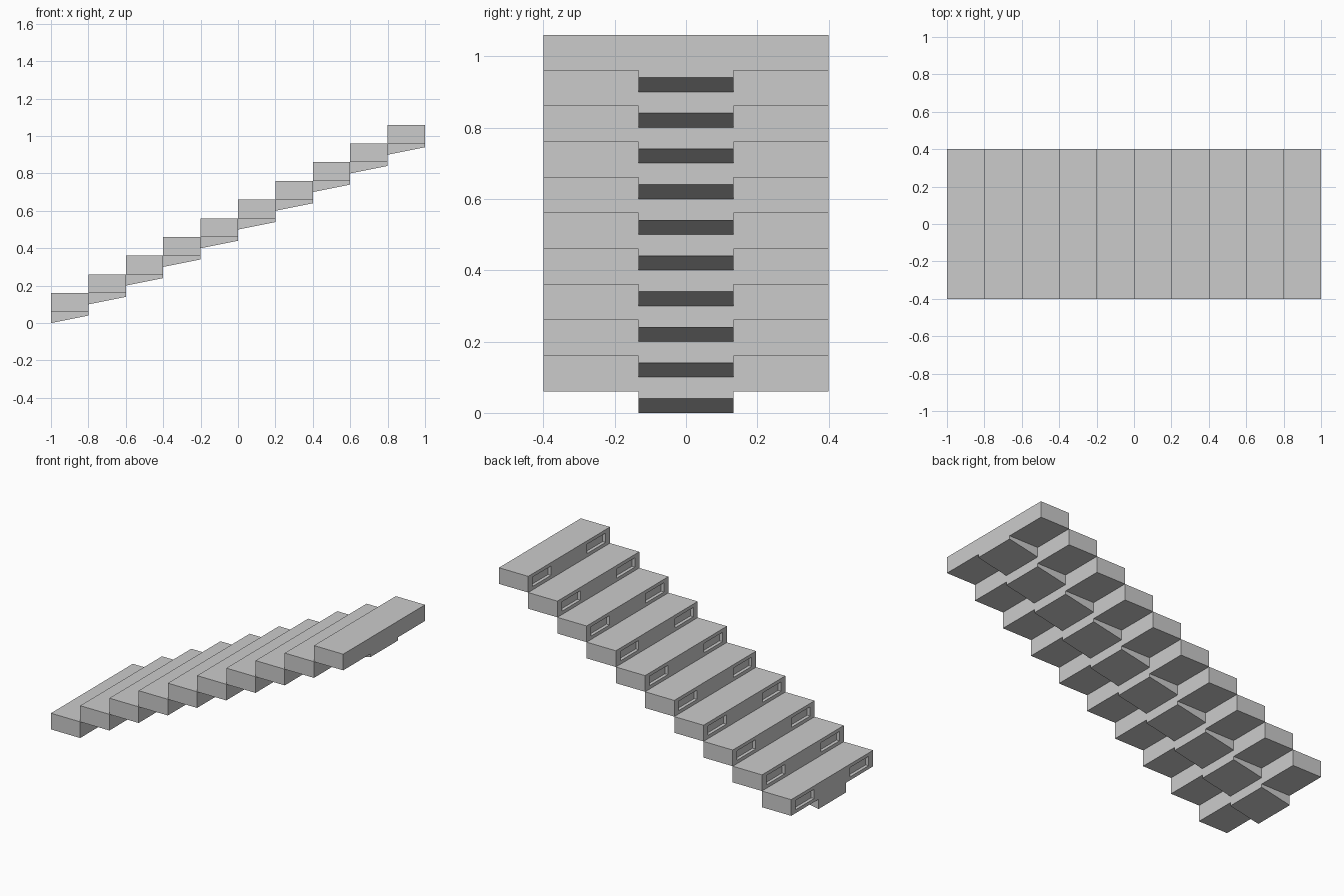
import bpy, bmesh
from mathutils import Vector

if "Cube" in bpy.data.objects:
    bpy.data.objects.remove(bpy.data.objects["Cube"])

STEPS, RUN, RISE = 10, 0.2, 0.1
HALF, MID = 0.4, 0.4 / 3


def build_step(i):
    x0, z0 = -1 + RUN * i, RISE * i
    x1 = x0 + RUN
    bm = bmesh.new()
    V = lambda x, y, z: bm.verts.new((x, y, z))
    # three lengthwise strips: outer, sloped middle, outer
    ys = [-HALF, -MID, MID, HALF]
    top, bot = z0 + 0.16, z0 + 0.06
    rows = [[V(x, y, z) for x, z in ((x0, bot), (x1, bot), (x1, top), (x0, top))] for y in ys]
    panels = []
    for k in range(3):
        a, b = rows[k], rows[k + 1]
        for p in range(4):
            if k == 1 and p == 0:
                continue  # underside replaced by the sloped support
            q = (p + 1) % 4
            f = bm.faces.new((a[p], a[q], b[q], b[p]))
            if p == 3 and k != 1:
                panels.append(f)
    bm.faces.new(rows[0])
    bm.faces.new(rows[3])
    # sloped support under the middle
    a, b = rows[1], rows[2]
    lo = [V(x0, -MID, z0), V(x1, -MID, z0 + 0.04), V(x1, MID, z0 + 0.04), V(x0, MID, z0)]
    hi = [a[0], a[1], b[1], b[0]]
    bm.faces.new(lo)
    for p in range(4):
        q = (p + 1) % 4
        bm.faces.new((lo[p], lo[q], hi[q], hi[p]))
    bmesh.ops.recalc_face_normals(bm, faces=bm.faces)
    # recessed slots in the outer parts of the riser
    bmesh.ops.inset_individual(bm, faces=panels, thickness=0.03)
    for f in panels:
        c = f.calc_center_median()
        for v in f.verts:
            v.co.y = c.y + (0.09 if v.co.y > c.y else -0.09)
    bmesh.ops.inset_individual(bm, faces=panels, thickness=0.0)
    for f in panels:
        bmesh.ops.translate(bm, verts=f.verts, vec=Vector((0.02, 0, 0)))
    me = bpy.data.meshes.new("step")
    bm.to_mesh(me)
    bm.free()
    bpy.context.collection.objects.link(bpy.data.objects.new(f"step_{i + 1}", me))


for i in range(STEPS):
    build_step(i)
